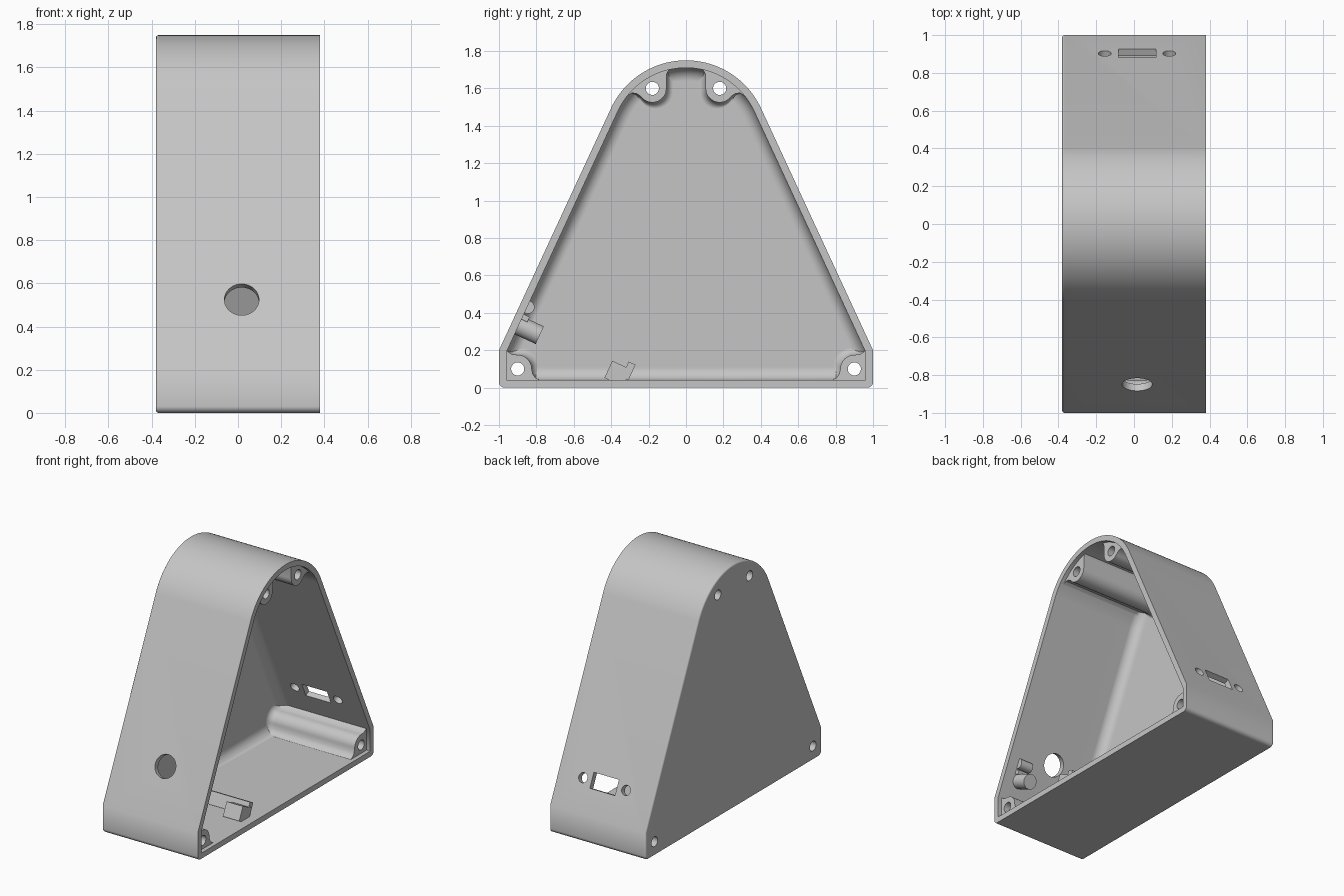
import bpy, bmesh
from math import sin, cos, pi, radians, atan2
from mathutils import Vector, Matrix

if "Cube" in bpy.data.objects:
    bpy.data.objects.remove(bpy.data.objects["Cube"])

grey = bpy.data.materials.new("light grey plastic")
grey.use_nodes = True
COLOUR = (0.56, 0.56, 0.56, 1)
grey.diffuse_color = COLOUR
grey.node_tree.nodes["Principled BSDF"].inputs["Base Color"].default_value = COLOUR

HALF = 0.38           # half width along x
WALL = 0.04
SLOPE = atan2(0.6, 1.3)
NY, NZ = cos(SLOPE), sin(SLOPE)   # outward normal of a sloping wall


def make(name, bm):
    bmesh.ops.recalc_face_normals(bm, faces=bm.faces)
    mesh = bpy.data.meshes.new(name)
    bm.to_mesh(mesh)
    bm.free()
    mesh.materials.append(grey)
    ob = bpy.data.objects.new(name, mesh)
    bpy.context.collection.objects.link(ob)
    return ob


def loft(name, rings):
    """Skin a list of (x, [(y, z), ...]) cross-sections and cap both ends."""
    bm = bmesh.new()
    loops = [[bm.verts.new((x, y, z)) for y, z in pts] for x, pts in rings]
    for a, b in zip(loops, loops[1:]):
        for i in range(len(a)):
            j = (i + 1) % len(a)
            bm.faces.new((a[i], a[j], b[j], b[i]))
    bm.faces.new(loops[0])
    bm.faces.new(loops[-1])
    return make(name, bm)


def arc(cy, cz, r, a0, a1, n):
    return [(cy + r * cos(radians(a0 + (a1 - a0) * i / n)),
             cz + r * sin(radians(a0 + (a1 - a0) * i / n))) for i in range(n + 1)]


def outline(d):
    """Rounded triangle profile, inset by d."""
    r = max(0.03 - d, 0.003)
    side = 1 - d
    shoulder = (NY + NZ * 0.2 - d - NY * side) / NZ
    half = arc(side - r, d + r, r, -90, 0, 5) + [(side, shoulder)]
    tilt = SLOPE * 180 / pi
    top = arc(0, 1.308, 0.442 - d, tilt, 180 - tilt, 48)
    return half + top + [(-y, z) for y, z in reversed(half)]


def tilted(loc, direction):
    q = Vector(direction).to_track_quat('Z', 'Y')
    return Matrix.Translation(loc) @ q.to_matrix().to_4x4()


def rod(name, loc, direction, r, length, n=32):
    bm = bmesh.new()
    bmesh.ops.create_cone(bm, cap_ends=True, segments=n, radius1=r, radius2=r,
                          depth=length, matrix=tilted(loc, direction))
    return make(name, bm)


def box(name, loc, size, tilt=0):
    bm = bmesh.new()
    bmesh.ops.create_cube(bm, size=1, matrix=Matrix.Translation(loc)
                          @ Matrix.Rotation(tilt, 4, 'X') @ Matrix.Diagonal((*size, 1)))
    return make(name, bm)


def combine(target, tool, operation):
    mod = target.modifiers.new("join", 'BOOLEAN')
    mod.operation, mod.solver, mod.object = operation, 'EXACT', tool
    bpy.context.view_layer.objects.active = target
    bpy.ops.object.modifier_apply(modifier=mod.name)
    bpy.data.objects.remove(tool)


# Shell with a softened closed edge
steps = [radians(a) for a in range(0, 91, 15)]
shell = loft("housing", [(-HALF + 0.012 * (1 - sin(a)), outline(0.012 * (1 - cos(a))))
                         for a in reversed(steps)] + [(HALF, outline(0))])

# Hollow interior, open on one side, filleted against the closed wall
FLOOR, FILLET = -HALF + 0.045, 0.07
cavity = loft("cavity", [(FLOOR + FILLET * (1 - sin(a)), outline(WALL + FILLET * (1 - cos(a))))
                         for a in reversed(steps)] + [(HALF + 0.1, outline(WALL))])
combine(shell, cavity, 'DIFFERENCE')

# Screw columns: two in the bottom corners, two under the arch
corner = ([(0.97, 0.02), (0.97, 0.2), (0.955, 0.195), (0.93, 0.178)]
          + arc(0.9, 0.1, 0.075, 90, 180, 10)
          + [(0.82, 0.075), (0.807, 0.055), (0.785, 0.042), (0.775, 0.03), (0.775, 0.02)])
arch = ([(0.07, 1.715), (0.092, 1.7), (0.104, 1.675)]
        + arc(0.18, 1.6, 0.075, 180, 325, 14)
        + [(0.265, 1.573), (0.29, 1.575), (0.315, 1.56), (0.34, 1.53), (0.37, 1.48)]
        + arc(0, 1.308, 0.42, 25, 78, 10))


def column(pts, anchor, side):
    def ring(s):
        return [(side * (anchor[0] + (y - anchor[0]) * s),
                 anchor[1] + (z - anchor[1]) * s) for y, z in pts]
    flare = [(FLOOR + 0.05 * (1 - sin(a)), ring(1 + 0.25 * (1 - cos(a)))) for a in reversed(steps)]
    return loft("column", [(FLOOR - 0.02, ring(1.25))] + flare + [(HALF - 0.03, ring(1))])


for side in (-1, 1):
    combine(shell, column(corner, (0.97, 0.02), side), 'UNION')
    combine(shell, column(arch, (0.25, 1.66), side), 'UNION')
    for y, z in ((0.9, 0.1), (0.18, 1.6)):
        combine(shell, rod("screw_hole", (0, side * y, z), (1, 0, 0), 0.035, 2), 'DIFFERENCE')

# Round opening in the front slope
combine(shell, rod("button_hole", (0.017, -0.85, 0.525), (0, -NY, NZ), 0.08, 0.2, 48), 'DIFFERENCE')

# Connector slot and its two screw holes in the back slope
combine(shell, box("slot", (0.017, 0.903, 0.41), (0.2, 0.2, 0.107), SLOPE), 'DIFFERENCE')
for x in (-0.155, 0.187):
    combine(shell, rod("slot_hole", (x, 0.903, 0.41), (0, NY, NZ), 0.034, 0.2), 'DIFFERENCE')

# Small mounts inside the front wall and on the floor
inward = (0, NY, -NZ)
parts = [
    shell,
    rod("front_post", (0.25, -0.85, 0.312), inward, 0.052, 0.15),
    rod("front_pivot", (0.25, -0.845, 0.43), (1, 0, 0), 0.035, 0.1),
    box("front_tab", (0.25, -0.865, 0.375), (0.1, 0.05, 0.03), -SLOPE),
    box("floor_block", (0.25, -0.365, 0.075), (0.13, 0.11, 0.1), -SLOPE),
    box("floor_rail", (0.15, -0.307, 0.09), (0.32, 0.04, 0.09), -SLOPE),
]

# Smooth curved faces, keep edges crisp
for ob in parts:
    bpy.ops.object.select_all(action='DESELECT')
    ob.select_set(True)
    bpy.context.view_layer.objects.active = ob
    bpy.ops.object.shade_smooth_by_angle(angle=radians(32))
    ob.modifiers.new("even shading", 'WEIGHTED_NORMAL').keep_sharp = True
